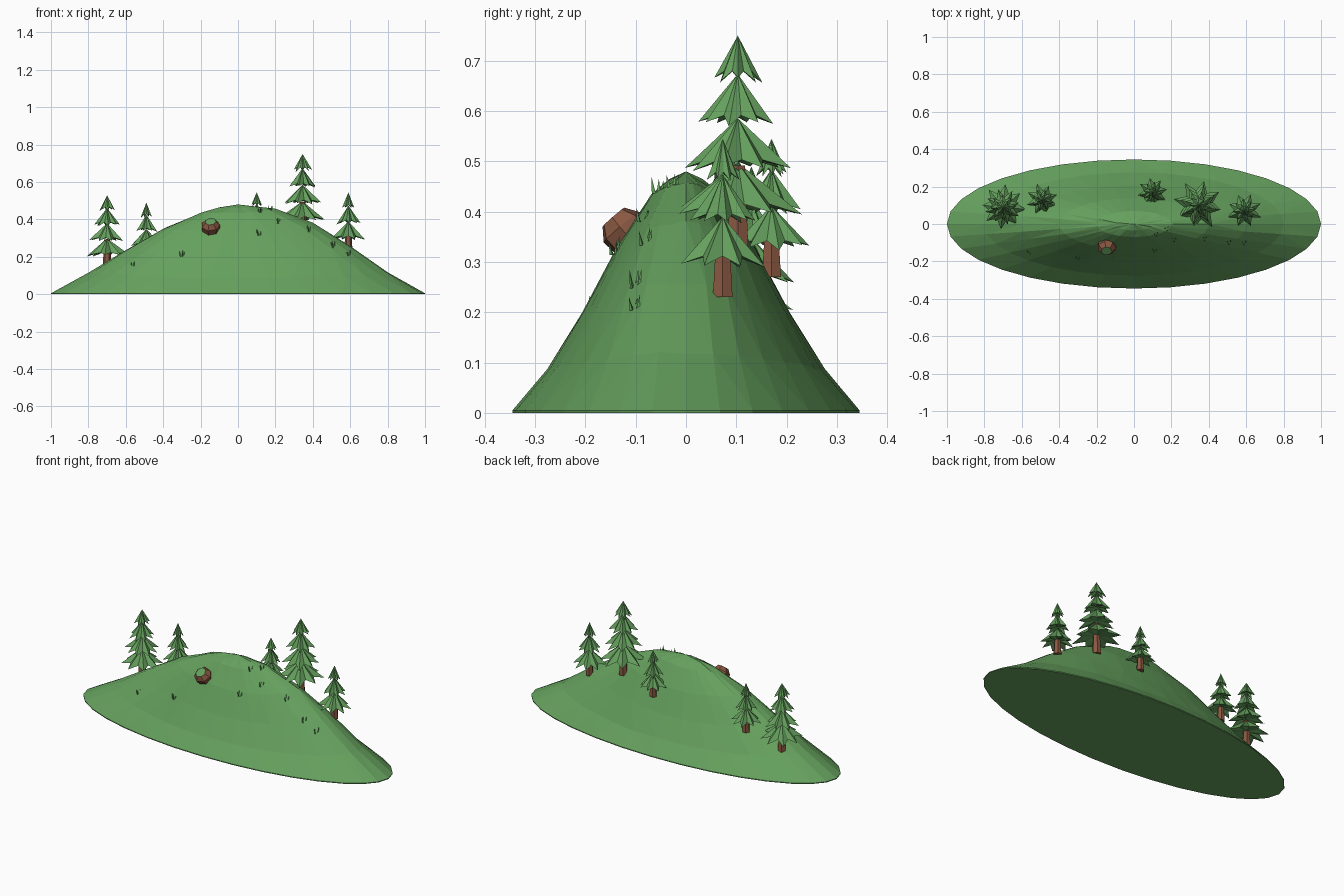
import bpy, bmesh, math, random
from mathutils import Vector, Matrix

random.seed(4)
cube = bpy.data.objects.get("Cube")
if cube:
    bpy.data.objects.remove(cube, do_unlink=True)


def material(name, rgb):
    m = bpy.data.materials.new(name)
    m.use_nodes = True
    color = (*rgb, 1)
    m.diffuse_color = color
    m.node_tree.nodes["Principled BSDF"].inputs["Base Color"].default_value = color
    return m


GREEN = material("leaf_green", (0.13, 0.35, 0.11))
BROWN = material("bark_brown", (0.26, 0.10, 0.055))


def finish(bm, name, mats):
    bmesh.ops.recalc_face_normals(bm, faces=bm.faces)
    mesh = bpy.data.meshes.new(name)
    bm.to_mesh(mesh)
    bm.free()
    obj = bpy.data.objects.new(name, mesh)
    for m in mats:
        mesh.materials.append(m)
    bpy.context.collection.objects.link(obj)
    return obj


def ring(bm, points):
    return [bm.verts.new(p) for p in points]


def bridge(bm, a, b, mat=0):
    n = len(a)
    for i in range(n):
        j = (i + 1) % n
        bm.faces.new((a[i], a[j], b[j], b[i])).material_index = mat


def fan(bm, loop, tip, mat=0):
    for i in range(len(loop)):
        bm.faces.new((loop[i], loop[(i + 1) % len(loop)], tip)).material_index = mat


# Hill height: separate slopes toward each side, blended by direction
DEPTH = 0.345
RADII = [0, 0.1, 0.2, 0.4, 0.6, 0.8, 1]
LEFT = [0.48, 0.47, 0.455, 0.38, 0.26, 0.12, 0.005]
RIGHT = [0.48, 0.462, 0.436, 0.352, 0.237, 0.115, 0.005]
FRONT = [0.48, 0.462, 0.435, 0.33, 0.2, 0.085, 0.005]


def slope(profile, r):
    for i in range(len(RADII) - 1):
        if r <= RADII[i + 1]:
            t = (r - RADII[i]) / (RADII[i + 1] - RADII[i])
            return profile[i] * (1 - t) + profile[i + 1] * t
    return 0


def hill_z(x, y):
    r = math.hypot(x, y / DEPTH)
    w = (x / r) ** 2 if r > 0 else 0
    side = slope(LEFT if x > 0 else RIGHT, r)
    return side * w + slope(FRONT, r) * (1 - w)


def build_hill():
    bm = bmesh.new()
    steps = 32
    peak = bm.verts.new((0, 0, RIGHT[0]))
    last = None
    for r in RADII[1:]:
        pts = []
        for i in range(steps):
            a = math.tau * i / steps
            x, y = r * math.cos(a), r * math.sin(a) * DEPTH
            bump = random.uniform(-0.003, 0.003) if r < 1 else 0
            pts.append((x, y, hill_z(x * 0.9999, y * 0.9999) + bump))
        loop = ring(bm, pts)
        if last:
            bridge(bm, last, loop)
        else:
            fan(bm, loop, peak)
        last = loop
    foot = ring(bm, [(v.co.x, v.co.y, 0) for v in last])
    bridge(bm, last, foot)
    bm.faces.new(foot)
    bmesh.ops.triangulate(bm, faces=[f for f in bm.faces if len(f.verts) == 4])
    finish(bm, "hill", [GREEN])


# Conifer: tapered trunk and drooping star-shaped tiers
def build_tree(name, x, y, top, height, tiers):
    bm = bmesh.new()
    spikes = 8

    def circle(r, z):
        return [(x + r * math.cos(math.tau * i / 6), y + r * math.sin(math.tau * i / 6), z)
                for i in range(6)]

    trunk_r = 0.015 + 0.018 * height
    base = ring(bm, circle(trunk_r * 1.1, top - height - 0.01))
    crown = ring(bm, circle(trunk_r * 0.7, top - height * 0.6))
    bridge(bm, base, crown, 1)
    bm.faces.new(base).material_index = 1
    bm.faces.new(crown).material_index = 1

    pitch = 0.82 * height / tiers
    for t in range(tiers):
        k = t / (tiers - 1)
        tip_r = height * (0.115 + 0.185 * k)
        tip_z = top - pitch * (t + 1)
        neck_z = top - pitch * t + (0.012 if t else 0)
        turn = random.uniform(0, math.tau)
        pts = []
        for i in range(spikes * 2):
            a = turn + math.pi * i / spikes
            out = i % 2 == 0
            r = tip_r * (random.uniform(0.92, 1.08) if out else 0.6)
            z = tip_z + (random.uniform(-0.006, 0.006) if out else pitch * 0.2)
            pts.append((x + r * math.cos(a), y + r * math.sin(a), z))
        skirt = ring(bm, pts)
        fan(bm, skirt, bm.verts.new((x, y, neck_z)))
        fan(bm, skirt, bm.verts.new((x, y, tip_z + pitch * 0.3)))
    finish(bm, name, [GREEN, BROWN])


# Boulder half sunk in the slope, with mossy upper facets
def build_boulder():
    bm = bmesh.new()
    sides = 7
    loops = []
    for r, z in ((0.046, -0.03), (0.05, 0.02), (0.03, 0.045)):
        loops.append(ring(bm, [(r * math.cos(math.tau * i / sides) * random.uniform(0.92, 1.05),
                                r * math.sin(math.tau * i / sides) * random.uniform(0.92, 1.05), z)
                               for i in range(sides)]))
    bridge(bm, loops[0], loops[1])
    bridge(bm, loops[1], loops[2])
    bm.faces.new(loops[0])
    bm.faces.new(loops[2])
    tilt = Vector((-0.05, -0.65, 0.75)).to_track_quat('Z', 'Y').to_matrix().to_4x4()
    bm.transform(Matrix.Translation((-0.145, -0.115, 0.355)) @ tilt)
    bmesh.ops.recalc_face_normals(bm, faces=bm.faces)
    moss = Vector((0.1, -0.55, 0.83))
    for f in bm.faces:
        f.material_index = int(f.normal.dot(moss) > 0.9)
    finish(bm, "boulder", [BROWN, GREEN])


# Grass tuft: three slim leaning blades
def build_tuft(name, x, y):
    bm = bmesh.new()
    z = hill_z(x, y) - 0.006
    for i in range(3):
        a = math.tau * i / 3 + random.uniform(0, 1)
        root = Vector((x + 0.008 * math.cos(a), y + 0.008 * math.sin(a), z))
        lean = Vector((0.006 * math.cos(a), 0.006 * math.sin(a), random.uniform(0.025, 0.04)))
        foot = ring(bm, [root + Vector((math.cos(b), math.sin(b), 0)) * 0.005
                         for b in (a, a + math.tau / 3, a - math.tau / 3)])
        fan(bm, foot, bm.verts.new(root + lean))
        bm.faces.new(foot)
    finish(bm, name, [GREEN])


build_hill()
build_boulder()

TREES = [(-0.7, 0.09, 0.53, 0.395, 4), (-0.49, 0.13, 0.49, 0.28, 3),
         (0.1, 0.17, 0.545, 0.265, 3), (0.345, 0.103, 0.75, 0.43, 4),
         (0.59, 0.073, 0.545, 0.305, 3)]
for n, tree in enumerate(TREES):
    build_tree(f"pine_tree_{n + 1}", *tree)

TUFTS = [(-0.56, -0.15), (-0.3, -0.18), (0.11, -0.14), (0.12, -0.055), (0.175, -0.025),
         (0.215, -0.085), (0.38, -0.08), (0.51, -0.1), (0.59, -0.1)]
for n, spot in enumerate(TUFTS):
    build_tuft(f"grass_tuft_{n + 1}", *spot)
